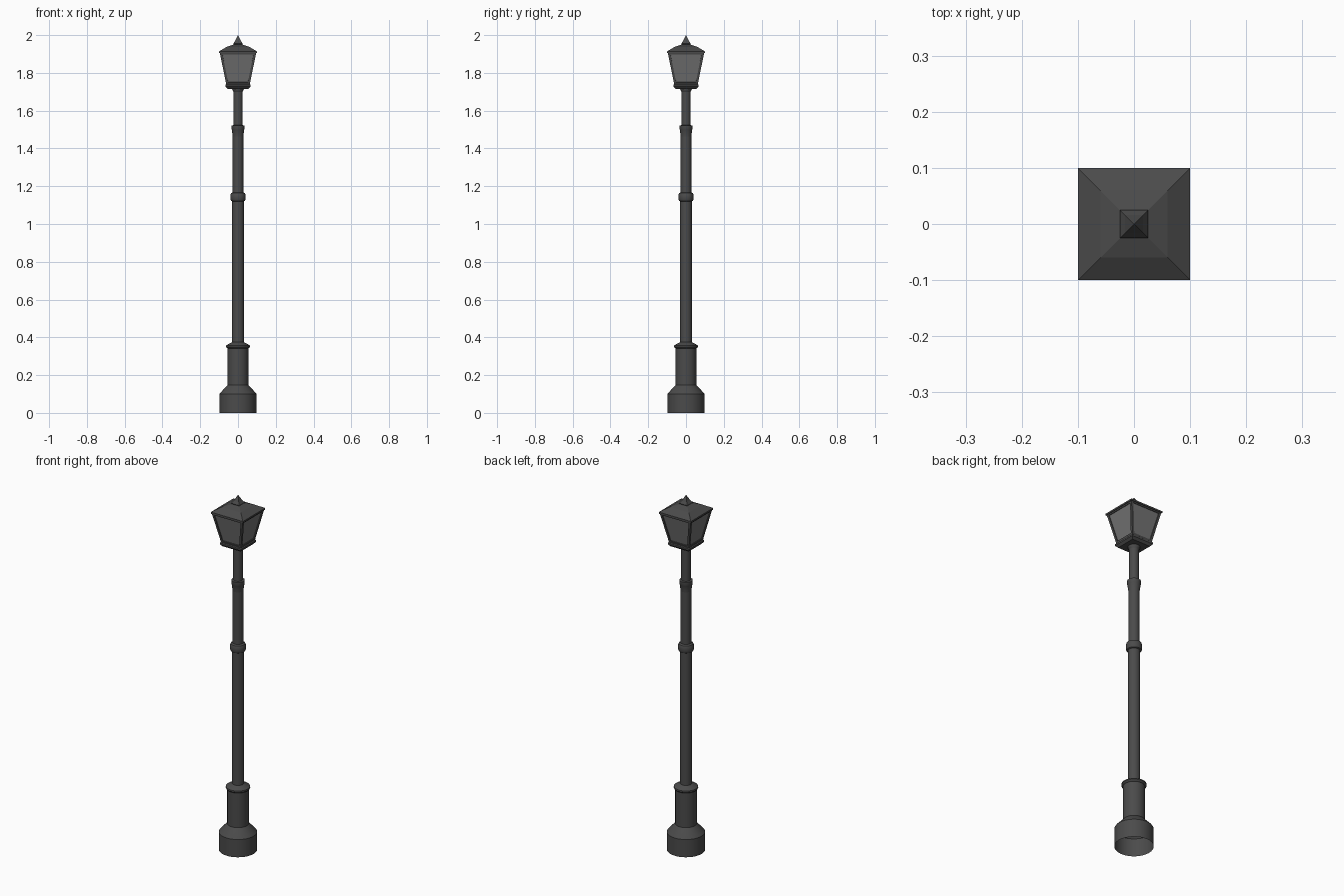
import bpy, bmesh, math

if "Cube" in bpy.data.objects:
    bpy.data.objects.remove(bpy.data.objects["Cube"])


def material(name, grey):
    m = bpy.data.materials.new(name)
    m.diffuse_color = (grey, grey, grey, 1)
    m.use_nodes = True
    m.node_tree.nodes["Principled BSDF"].inputs["Base Color"].default_value = m.diffuse_color
    return m


iron = material("dark_iron", 0.07)
glass = material("grey_glass", 0.17)


def sweep(name, profile, sides, cap_low=False, cap_top=False, smooth=True):
    """Turn a (radius, z) profile about z; four sides give a square section of half-width radius."""
    square = sides == 4
    k, turn = (math.sqrt(2), math.pi / 4) if square else (1, 0)
    bm = bmesh.new()
    rings = []
    for r, z in profile:
        if r == 0:
            rings.append([bm.verts.new((0, 0, z))] * sides)
        else:
            rings.append([bm.verts.new((r * k * math.cos(turn + 2 * math.pi * i / sides),
                                        r * k * math.sin(turn + 2 * math.pi * i / sides), z))
                          for i in range(sides)])
    for a, b in zip(rings, rings[1:]):
        for i in range(sides):
            j = (i + 1) % sides
            bm.faces.new(list(dict.fromkeys((a[i], a[j], b[j], b[i]))))
    if cap_low:
        bm.faces.new(rings[0][::-1])
    if cap_top:
        bm.faces.new(rings[-1])
    mesh = bpy.data.meshes.new(name)
    bm.to_mesh(mesh)
    bm.free()
    mesh.materials.append(iron)
    ob = bpy.data.objects.new(name, mesh)
    bpy.context.collection.objects.link(ob)
    if smooth:
        bpy.ops.object.select_all(action='DESELECT')
        ob.select_set(True)
        bpy.context.view_layer.objects.active = ob
        bpy.ops.object.shade_smooth_by_angle(angle=math.radians(30))
    return ob


# Flared foot, open underneath, with a rounded cap moulding
sweep("base", [(.098, 0), (.098, .1), (.093, .107), (.055, .147), (.055, .342), (.06, .345),
               (.063, .35), (.062, .357), (.055, .362), (.031, .374)], 32)

# Two-stage shaft and thin neck
sweep("lower_shaft", [(.031, .36), (.031, 1.14)], 32)
sweep("upper_shaft", [(.028, 1.14), (.028, 1.47)], 32)
sweep("neck", [(.0245, 1.47), (.0245, 1.72)], 32)

# Mouldings on the shaft
sweep("middle_ring", [(.031, 1.12), (.037, 1.123), (.041, 1.132), (.041, 1.153),
                      (.037, 1.163), (.028, 1.168)], 32)
sweep("upper_collar", [(.028, 1.462), (.029, 1.47), (.033, 1.5), (.034, 1.502),
                       (.034, 1.521), (.0245, 1.523)], 32)
sweep("lantern_collar", [(.0245, 1.7), (.031, 1.712), (.031, 1.725)], 32)

# Square lantern tray
sweep("lantern_floor", [(.056, 1.716), (.067, 1.728), (.067, 1.737), (.061, 1.742)],
      4, True, True, False)

# Lantern body: each side is inset into a frame with a recessed pane
body = sweep("lantern_body", [(.062, 1.738), (.097, 1.91)], 4, smooth=False)
body.data.materials.append(glass)
bm = bmesh.new()
bm.from_mesh(body.data)
panes = bm.faces[:]
bmesh.ops.inset_individual(bm, faces=panes, thickness=.012, use_even_offset=True)
for pane in panes:
    pane.material_index = 1
    ext = bmesh.ops.extrude_discrete_faces(bm, faces=[pane])["faces"][0]
    ext.normal_update()
    bmesh.ops.translate(bm, verts=ext.verts[:], vec=ext.normal * -.005)
    for edge in ext.edges:
        for f in edge.link_faces:
            if f != ext:
                f.material_index = 0
bm.to_mesh(body.data)
bm.free()

# Two-slope roof and pointed finial
sweep("roof", [(.1, 1.905), (.1, 1.914), (.06, 1.938), (.018, 1.952)], 4, True, True, False)
sweep("finial", [(.018, 1.945), (.025, 1.955), (.016, 1.968), (0, 2)], 4, smooth=False)
